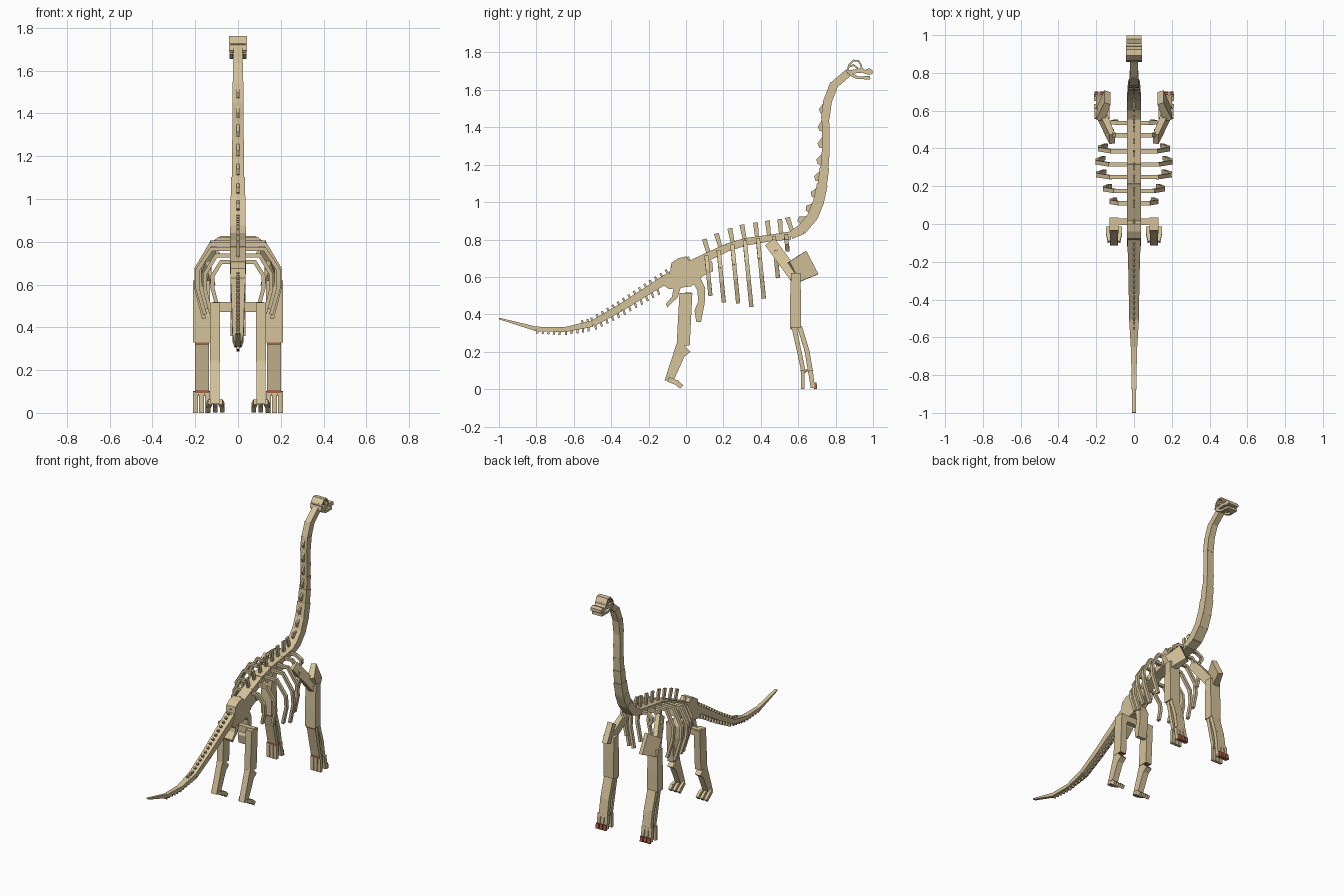
import bpy
import bmesh
from mathutils import Vector

default_cube = bpy.data.objects.get("Cube")
if default_cube:
    bpy.data.objects.remove(default_cube, do_unlink=True)

ACROSS = Vector((1, 0, 0))
ALONG = Vector((0, 1, 0))


def make_material(name, color):
    material = bpy.data.materials.new(name)
    material.use_nodes = True
    material.diffuse_color = color
    material.node_tree.nodes["Principled BSDF"].inputs["Base Color"].default_value = color
    return material


bone = make_material("bone", (0.66, 0.54, 0.32, 1))
rust = make_material("rust red", (0.42, 0.12, 0.065, 1))


def bar(bm, start, end, width, height, end_width=None, end_height=None, side=ACROSS, overlap=0.0):
    """Four-sided bar between two points, optionally tapered."""
    start, end = Vector(start), Vector(end)
    direction = (end - start).normalized()
    across = (side - direction * side.dot(direction)).normalized()
    upward = direction.cross(across)
    start, end = start - direction * overlap, end + direction * overlap
    rings = []
    for centre, w, h in ((start, width, height), (end, end_width or width, end_height or height)):
        corners = ((-1, -1), (1, -1), (1, 1), (-1, 1))
        rings.append([bm.verts.new(centre + across * w / 2 * a + upward * h / 2 * b) for a, b in corners])
    bridge(bm, rings)


def bridge(bm, rings):
    """Close two matching outlines into a solid."""
    first, last = rings
    bm.faces.new(first)
    bm.faces.new(last)
    for i in range(len(first)):
        j = (i + 1) % len(first)
        bm.faces.new((first[i], first[j], last[j], last[i]))


def slab(bm, outline, inner, outer):
    """Side outline in (y, z) extruded from x = inner to x = outer."""
    bridge(bm, [[bm.verts.new((x, y, z)) for y, z in outline] for x in (inner, outer)])


def chain(bm, points, width, height, side=ACROSS, overlap=0.004):
    for start, end in zip(points, points[1:]):
        bar(bm, start, end, width, height, side=side, overlap=overlap)


def finish(name, bm, material=bone, mirrored=False):
    bmesh.ops.recalc_face_normals(bm, faces=bm.faces)
    mesh = bpy.data.meshes.new(name)
    bm.to_mesh(mesh)
    bm.free()
    mesh.materials.append(material)
    part = bpy.data.objects.new(name, mesh)
    bpy.context.collection.objects.link(part)
    if mirrored:
        part.modifiers.new("mirror", "MIRROR")


# Backbone stations, tail tip to skull: y, z, width, height
TAIL = [(-1, .378, .02, .008), (-.8, .322, .026, .024), (-.65, .318, .034, .026),
        (-.5, .35, .052, .034), (-.35, .435, .056, .04), (-.2, .53, .062, .045), (-.08, .605, .07, .05)]
TRUNK = [(.02, .66, .072, .05), (.12, .71, .074, .045), (.22, .757, .074, .042), (.32, .788, .074, .04),
         (.45, .808, .074, .036), (.56, .822, .074, .042)]
NECK = [(.62, .855, .072, .055), (.675, .92, .068, .058), (.708, 1.0, .064, .058), (.728, 1.09, .058, .05),
        (.74, 1.18, .054, .042), (.747, 1.27, .052, .04), (.748, 1.36, .05, .04), (.745, 1.45, .05, .046),
        (.757, 1.54, .046, .046), (.79, 1.625, .042, .042), (.865, 1.69, .036, .035)]
SPINE = TAIL + TRUNK + NECK


def spine_at(y):
    """Backbone point and its upward normal at a given y."""
    for a, b in zip(SPINE, SPINE[1:]):
        if a[0] <= y <= b[0]:
            low, high = Vector((0, a[0], a[1])), Vector((0, b[0], b[1]))
            return low.lerp(high, (y - a[0]) / (b[0] - a[0])), ACROSS.cross(high - low).normalized()


def backbone(name, stations, stepped):
    bm = bmesh.new()
    for a, b in zip(stations, stations[1:]):
        taper = (None, None) if stepped else b[2:]
        bar(bm, (0, *a[:2]), (0, *b[:2]), *a[2:], *taper, overlap=.006 if stepped else 0)
    finish(name, bm)


backbone("tail", TAIL + TRUNK[:1], False)
backbone("trunk_backbone", TRUNK + NECK[:1], False)
backbone("neck", NECK, True)

# Upright processes on the trunk, leaning back
bm = bmesh.new()
for i in range(8):
    foot, normal = spine_at(.125 + i * .064)
    lean = (normal + Vector((0, 0, .5))).normalized()
    bar(bm, foot, foot + lean * .094, .013, .02, .013, .026)
finish("trunk_processes", bm)

# Short processes above and below the tail
bm = bmesh.new()
for i in range(21):
    foot, normal = spine_at(-.55 + i * .029)
    bar(bm, foot, foot + normal * (.03 + i * .0009), .013, .012)
finish("tail_processes", bm)
bm = bmesh.new()
for i in range(22):
    foot, normal = spine_at(-.79 + i * .03)
    drop = (normal * -1 + Vector((0, -.25, 0))).normalized()
    bar(bm, foot, foot + drop * (.025 + i * .0013), .014, .011)
finish("tail_chevrons", bm)

# Low fins along the back of the neck
bm = bmesh.new()
for i, (a, b) in enumerate(zip(NECK, NECK[1:-2])):
    low, high = Vector((0, *a[:2])), Vector((0, *b[:2]))
    normal = ACROSS.cross(high - low).normalized()
    reach = .052 - i * .0025
    bar(bm, low.lerp(high, .55), low.lerp(high, .35) + normal * reach, .012, .075, .012, .025)
finish("neck_processes", bm)

# Ribs: top y, reach to the side, lowest z
RIBS = [(.11, .12, .505), (.175, .155, .47), (.248, .19, .465), (.315, .195, .445),
        (.385, .18, .49), (.47, .14, .6), (.535, .115, .745)]
bm = bmesh.new()
for y, reach, low in RIBS:
    top = spine_at(y)[0].z
    drop = top - low
    path = [(0, 0), (.66, 0), (1, .33), (1, .6), (.82, 1)]
    points = [(reach * out, y + .1 * down * drop, top - drop * down) for out, down in path]
    chain(bm, points, .022, .018, ALONG)
finish("ribs", bm, mirrored=True)

# Pelvis
bm = bmesh.new()
slab(bm, [(-.12, .555), (-.085, .62), (-.078, .675), (-.04, .70), (0, .71), (.02, .68), (.11, .705),
          (.14, .68), (.145, .63), (.09, .605), (.03, .55), (-.09, .535)], -.036, .036)
finish("hip_plate", bm)
bm = bmesh.new()
slab(bm, [(.02, .6), (.07, .61), (.103, .54), (.1, .46), (.08, .36), (.055, .36),
          (.045, .42), (.066, .47), (.06, .53)], -.034, .034)
slab(bm, [(-.06, .57), (-.02, .57), (-.045, .49), (-.1, .437), (-.108, .455), (-.075, .495)], -.03, .03)
finish("lower_hip_bones", bm)
bm = bmesh.new()
bar(bm, (-.12, .012, .495), (.12, .012, .495), .034, .045, side=ALONG)
finish("hip_crossbar", bm)

# Hind legs
bm = bmesh.new()
slab(bm, [(-.035, .515), (.034, .515), (.02, .235), (-.05, .235)], .083, .13)
finish("thighs", bm, mirrored=True)
bm = bmesh.new()
slab(bm, [(-.05, .245), (-.01, .235), (.025, .2), (-.008, .175), (-.06, .06), (-.075, .045), (-.115, .045)],
     .086, .128)
finish("shins", bm, mirrored=True)
bm = bmesh.new()
for x, spread in ((.082, -.008), (.106, 0), (.13, .008)):
    chain(bm, [(x, -.09, .05), (x + spread, -.05, .035), (x + spread, -.026, .014)], .02, .026)
finish("hind_toes", bm, mirrored=True)

# Shoulder blades: wide plates that flare out and bend back in
bm = bmesh.new()
bar(bm, (.115, .45, .785), (.175, .585, .6), .03, .062, .04, .065)
bar(bm, (.18, .575, .625), (.14, .67, .675), .045, .12, .035, .14)
finish("shoulder_blades", bm, mirrored=True)

# Front legs
bm = bmesh.new()
slab(bm, [(.562, .62), (.612, .62), (.615, .45), (.615, .33), (.555, .33), (.555, .45)], .13, .21)
finish("upper_arms", bm, mirrored=True)
bm = bmesh.new()
bar(bm, (.168, .578, .33), (.168, .63, .085), .066, .026, .066, .022)
chain(bm, [(.168, .609, .33), (.168, .648, .2), (.168, .667, .085)], .066, .026)
finish("forearms", bm, mirrored=True)
bm = bmesh.new()
for i in range(3):
    x = .143 + i * .028
    bar(bm, (x, .625, .1), (x, .624, 0), .023, .02)
    bar(bm, (x, .665, .1), (x, .678, .006), .023, .026, .024, .022)
finish("front_feet", bm, mirrored=True)

# Rust-coloured claws and joint pads
bm = bmesh.new()
for i in range(3):
    x = .143 + i * .028
    bar(bm, (x, .69, .036), (x, .693, 0), .022, .016)
finish("front_claws", bm, rust, mirrored=True)
bm = bmesh.new()
for y, z, x, width, depth in ((.587, .325, .168, .064, .056), (.642, .1, .168, .064, .06),
                              (-.015, .24, .107, .038, .066)):
    bar(bm, (x, y, z - .006), (x, y, z + .006), width, depth)
finish("joint_pads", bm, rust, mirrored=True)

# Skull: arched strip with openings, plus upper and lower jaws
bm = bmesh.new()
arch = [(.862, 1.695), (.872, 1.733), (.895, 1.757), (.922, 1.755), (.937, 1.73), (.94, 1.705)]
chain(bm, [(0, *p) for p in arch], .086, .009, overlap=.002)
chain(bm, [(0, .868, 1.722), (0, .895, 1.733), (0, .915, 1.718), (0, .925, 1.695)], .07, .009)
finish("skull_arch", bm)
bm = bmesh.new()
slab(bm, [(.86, 1.705), (.915, 1.71), (.94, 1.722), (.955, 1.706), (.98, 1.716), (.997, 1.705),
          (.998, 1.684), (.97, 1.682), (.94, 1.692), (.865, 1.685)], -.04, .04)
finish("upper_jaw", bm)
bm = bmesh.new()
bar(bm, (.032, .875, 1.685), (.032, .92, 1.664), .016, .016)
bar(bm, (.032, .915, 1.664), (.03, .975, 1.664), .016, .014)
finish("lower_jaw_sides", bm, mirrored=True)
bm = bmesh.new()
bar(bm, (0, .95, 1.664), (0, .985, 1.666), .076, .018)
finish("lower_jaw_tip", bm)
